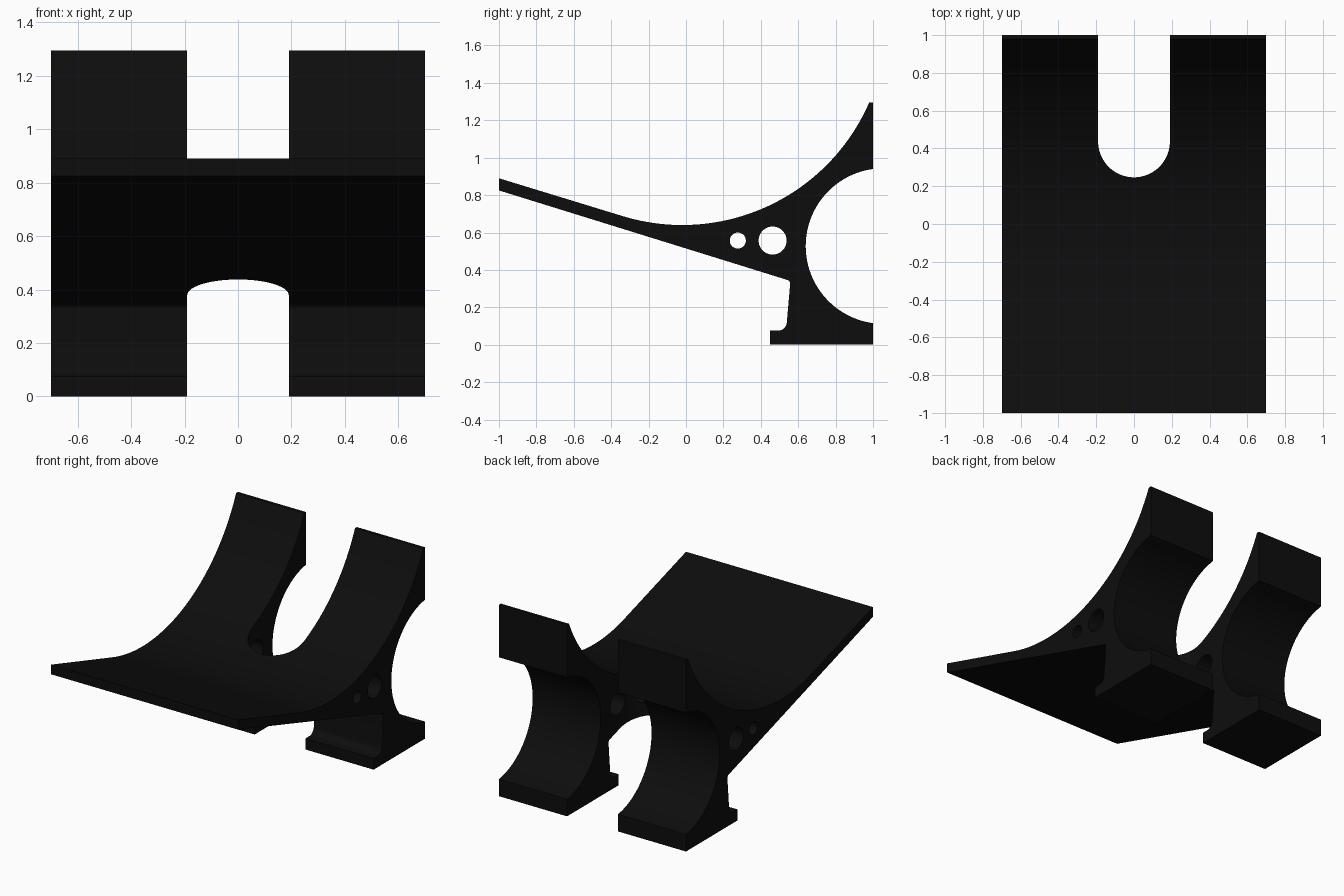
import bpy, bmesh
from math import cos, sin, radians, pi
from mathutils import Vector

if "Cube" in bpy.data.objects:
    bpy.data.objects.remove(bpy.data.objects["Cube"])


def arc(cx, cy, r, a0, a1, n):
    return [(cx + r * cos(radians(a0 + (a1 - a0) * i / n)),
             cy + r * sin(radians(a0 + (a1 - a0) * i / n))) for i in range(n + 1)]


def prism(name, pts, place, sweep):
    """Extrude a 2D outline, placed in space, along the sweep vector."""
    bm = bmesh.new()
    face = bm.faces.new([bm.verts.new(place(a, b)) for a, b in pts])
    res = bmesh.ops.extrude_face_region(bm, geom=[face])
    bmesh.ops.translate(bm, vec=Vector(sweep),
                        verts=[v for v in res["geom"] if isinstance(v, bmesh.types.BMVert)])
    bmesh.ops.recalc_face_normals(bm, faces=bm.faces[:])
    mesh = bpy.data.meshes.new(name)
    bm.to_mesh(mesh)
    bm.free()
    ob = bpy.data.objects.new(name, mesh)
    bpy.context.collection.objects.link(ob)
    return ob


# Side profile: sloping plate, swept back, round rear cut-out, foot
profile = [(-1, 0.825), (-1, 0.89)]
profile += arc(-0.02, 1.73, 1.09, 253, 336.5, 48)
profile += [(1, 1.295)]
profile += arc(1.056, 0.5275, 0.416, 97.7, 262.3, 56)
profile += [(1, 0), (0.45, 0), (0.45, 0.075)]
profile += arc(0.492, 0.122, 0.047, -90, -5, 8)
profile += arc(0.537, 0.327, 0.02, -5, 73, 6)
body = prism("bracket", profile, lambda y, z: (-0.7, y, z), (1.4, 0, 0))

# Cutters: round-ended vertical slot and two cross holes
slot = [(0.19, 1.2), (-0.19, 1.2)] + arc(0, 0.437, 0.19, 180, 360, 40)
cutters = [prism("slot_cutter", slot, lambda x, y: (x, y, -0.5), (0, 0, 2.5))]
for y, z, r in ((0.277, 0.557, 0.043), (0.463, 0.557, 0.075)):
    cutters.append(prism("hole_cutter", arc(y, z, r, 0, 352.5, 47),
                         lambda a, b: (-1, a, b), (2, 0, 0)))

bpy.context.view_layer.objects.active = body
body.select_set(True)
for c in cutters:
    mod = body.modifiers.new("cut", 'BOOLEAN')
    mod.operation, mod.solver, mod.object = 'DIFFERENCE', 'EXACT', c
    bpy.ops.object.modifier_apply(modifier=mod.name)
for c in cutters:
    bpy.data.objects.remove(c)

# Black finish
mat = bpy.data.materials.new("black")
mat.diffuse_color = (0.004, 0.004, 0.004, 1)
mat.use_nodes = True
mat.node_tree.nodes["Principled BSDF"].inputs["Base Color"].default_value = mat.diffuse_color
body.data.materials.clear()
body.data.materials.append(mat)
bpy.ops.object.shade_smooth_by_angle(angle=radians(30))
